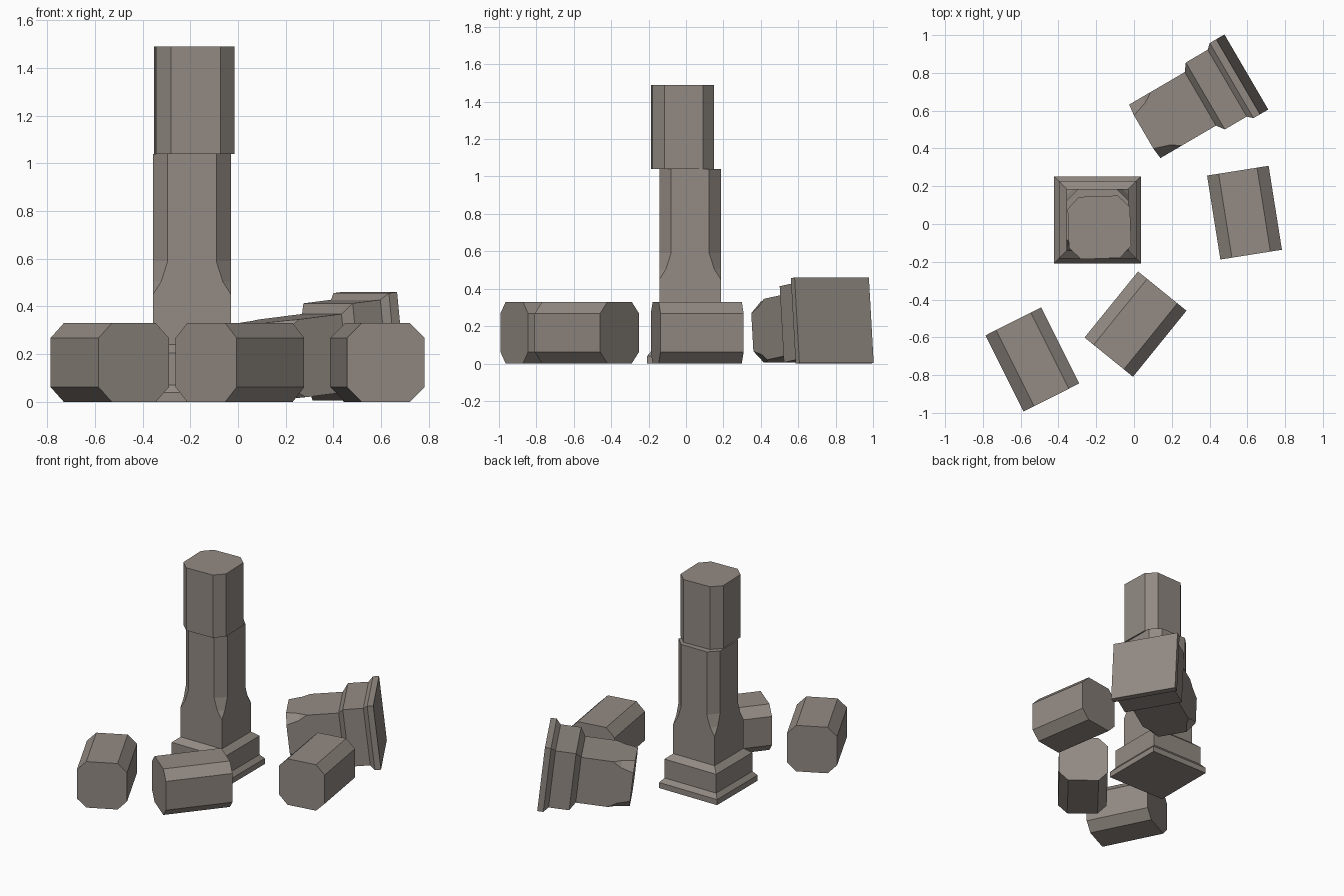
import bpy, bmesh
from math import radians
from mathutils import Matrix

if "Cube" in bpy.data.objects:
    bpy.data.objects.remove(bpy.data.objects["Cube"])

stone = bpy.data.materials.new("weathered stone")
stone.diffuse_color = (0.29, 0.255, 0.228, 1)
stone.use_nodes = True
stone.node_tree.nodes["Principled BSDF"].inputs["Base Color"].default_value = stone.diffuse_color


def loft(name, rings, matrix):
    """Stack of square rings (z, half width, corner chamfer), capped at both ends."""
    bm = bmesh.new()
    loops = []
    for z, h, c in rings:
        k = h - c
        pts = [(h, -k), (h, k), (k, h), (-k, h), (-h, k), (-h, -k), (-k, -h), (k, -h)]
        loops.append([bm.verts.new((x, y, z)) for x, y in pts])
    for a, b in zip(loops, loops[1:]):
        for i in range(8):
            j = (i + 1) % 8
            bm.faces.new((a[i], a[j], b[j], b[i]))
    bm.faces.new(loops[0][::-1])
    bm.faces.new(loops[-1])
    # square rings have doubled corners: merge them
    bmesh.ops.remove_doubles(bm, verts=bm.verts, dist=0.0005)
    bmesh.ops.recalc_face_normals(bm, faces=bm.faces)
    me = bpy.data.meshes.new(name)
    bm.to_mesh(me)
    bm.free()
    me.materials.append(stone)
    ob = bpy.data.objects.new(name, me)
    bpy.context.collection.objects.link(ob)
    ob.matrix_world = matrix
    return ob


def rot(deg, axis):
    return Matrix.Rotation(radians(deg), 4, axis)


# stepped plinth, block and the lower shaft where the chamfers fade in
PEDESTAL = [(0, 0.23, 0), (0.04, 0.23, 0), (0.07, 0.205, 0), (0.205, 0.205, 0),
            (0.24, 0.164, 0), (0.45, 0.164, 0), (0.505, 0.164, 0.035), (0.59, 0.164, 0.062)]
DRUM = [(0, 0.165, 0.062), (0.45, 0.165, 0.062)]

# standing column: pedestal with long shaft, and a loose drum shifted on top
loft("standing_column", PEDESTAL + [(1.04, 0.164, 0.062)],
     Matrix.Translation((-0.193, 0.022, 0)))
loft("upper_drum", DRUM, Matrix.Translation((-0.183, -0.018, 1.04)) @ rot(2, 'Z'))

# toppled pedestal resting on its plinth edge and broken shaft end
loft("toppled_pedestal", PEDESTAL,
     Matrix.Translation((0.573, 0.792, 0.232)) @ rot(210.3, 'Z') @ rot(96.3, 'Y'))

# drums lying on the ground: centre and turn
for name, x, y, turn in (("right_drum", 0.585, 0.06, 9),
                         ("front_drum", 0.008, -0.53, -39),
                         ("left_drum", -0.538, -0.717, 26.6)):
    loft(name, DRUM, Matrix.Translation((x, y, 0.165)) @ rot(turn, 'Z') @ rot(90, 'X')
         @ Matrix.Translation((0, 0, -0.225)))
